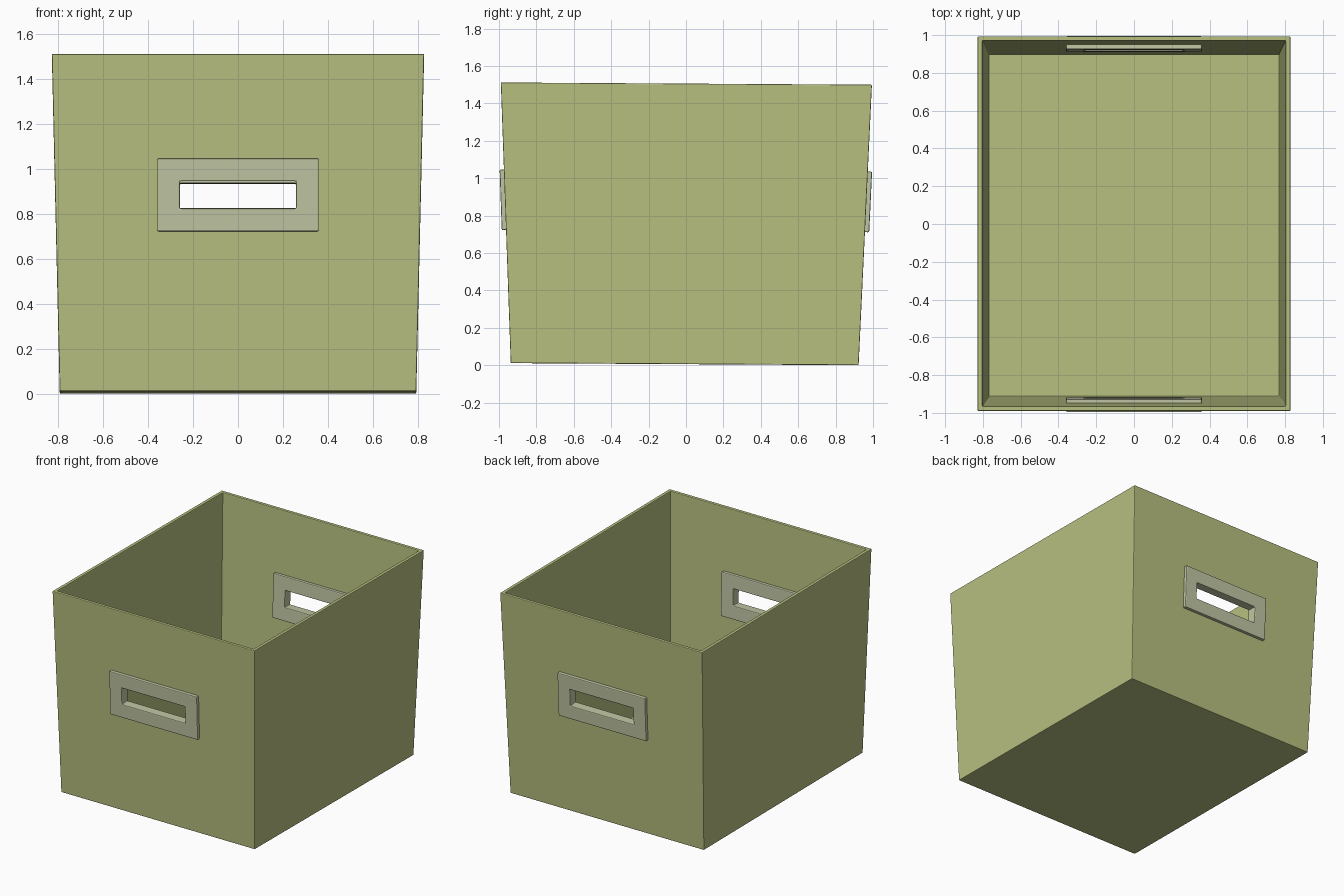
import bpy, bmesh, math
from mathutils import Matrix

if "Cube" in bpy.data.objects:
    bpy.data.objects.remove(bpy.data.objects["Cube"])

TILT = -0.006                       # the bin leans very slightly
LEAN = Matrix.Translation((0, -0.007, 0.0056)) @ Matrix.Rotation(TILT, 4, 'X')
H, WALL = 1.5, 0.025


def material(name, rgb):
    m = bpy.data.materials.new(name)
    m.diffuse_color = (*rgb, 1)
    m.use_nodes = True
    m.node_tree.nodes["Principled BSDF"].inputs["Base Color"].default_value = m.diffuse_color
    return m


green = material("olive green", (0.479, 0.527, 0.216))
grey = material("pale grey green", (0.527, 0.565, 0.366))


def rect(bm, hx, hy, z):
    return [bm.verts.new((sx * hx, sy * hy, z))
            for sx, sy in ((-1, -1), (1, -1), (1, 1), (-1, 1))]


def bridge(bm, a, b):
    for i in range(4):
        j = (i + 1) % 4
        bm.faces.new((a[i], a[j], b[j], b[i]))


def finish(bm, name, mat, matrix, bevel=0.0):
    bmesh.ops.recalc_face_normals(bm, faces=bm.faces[:])
    if bevel:
        edges = [e for e in bm.edges if e.calc_face_angle(0) > 0.5]
        bmesh.ops.bevel(bm, geom=edges, offset=bevel, segments=2,
                        profile=0.5, affect='EDGES')
    bm.transform(matrix)
    me = bpy.data.meshes.new(name)
    bm.to_mesh(me)
    bm.free()
    me.materials.append(mat)
    ob = bpy.data.objects.new(name, me)
    bpy.context.collection.objects.link(ob)
    return ob


# Tapered open box with a thin wall
bm = bmesh.new()
ob_, ot = rect(bm, 0.793, 0.930, 0), rect(bm, 0.828, 0.992, H)
it, ib = rect(bm, 0.828 - WALL, 0.992 - WALL, H), rect(bm, 0.794 - WALL, 0.931 - WALL, WALL)
bm.faces.new(ob_)
bm.faces.new(ib)
for a, b in ((ob_, ot), (ot, it), (it, ib)):
    bridge(bm, a, b)
box = finish(bm, "box", green, LEAN, 0.005)

# Handle frames on both ends, passing through the wall
slope = math.atan(0.062 / H)
for side, turn in (("front", 0), ("back", math.pi)):
    place = (LEAN @ Matrix.Rotation(turn, 4, 'Z')
             @ Matrix.Translation((0, -0.954, 0.874))
             @ Matrix.Rotation(math.pi / 2 + slope, 4, 'X'))
    bm = bmesh.new()
    d = 0.035
    loops = [rect(bm, 0.359, 0.162, -d), rect(bm, 0.359, 0.162, d),
             rect(bm, 0.259, 0.061, d), rect(bm, 0.259, 0.061, -d)]
    for i in range(4):
        bridge(bm, loops[i], loops[(i + 1) % 4])
    finish(bm, side + "_handle", grey, place, 0.006)

    # Cutter opening the wall behind the frame
    bm = bmesh.new()
    lo, hi = rect(bm, 0.29, 0.09, -0.1), rect(bm, 0.29, 0.09, 0.1)
    bm.faces.new(lo)
    bm.faces.new(hi)
    bridge(bm, lo, hi)
    cutter = finish(bm, side + "_cutter", green, place)
    cutter.hide_render = True
    cutter.hide_viewport = True
    cut = box.modifiers.new(side + "_opening", 'BOOLEAN')
    cut.operation = 'DIFFERENCE'
    cut.solver = 'EXACT'
    cut.object = cutter
